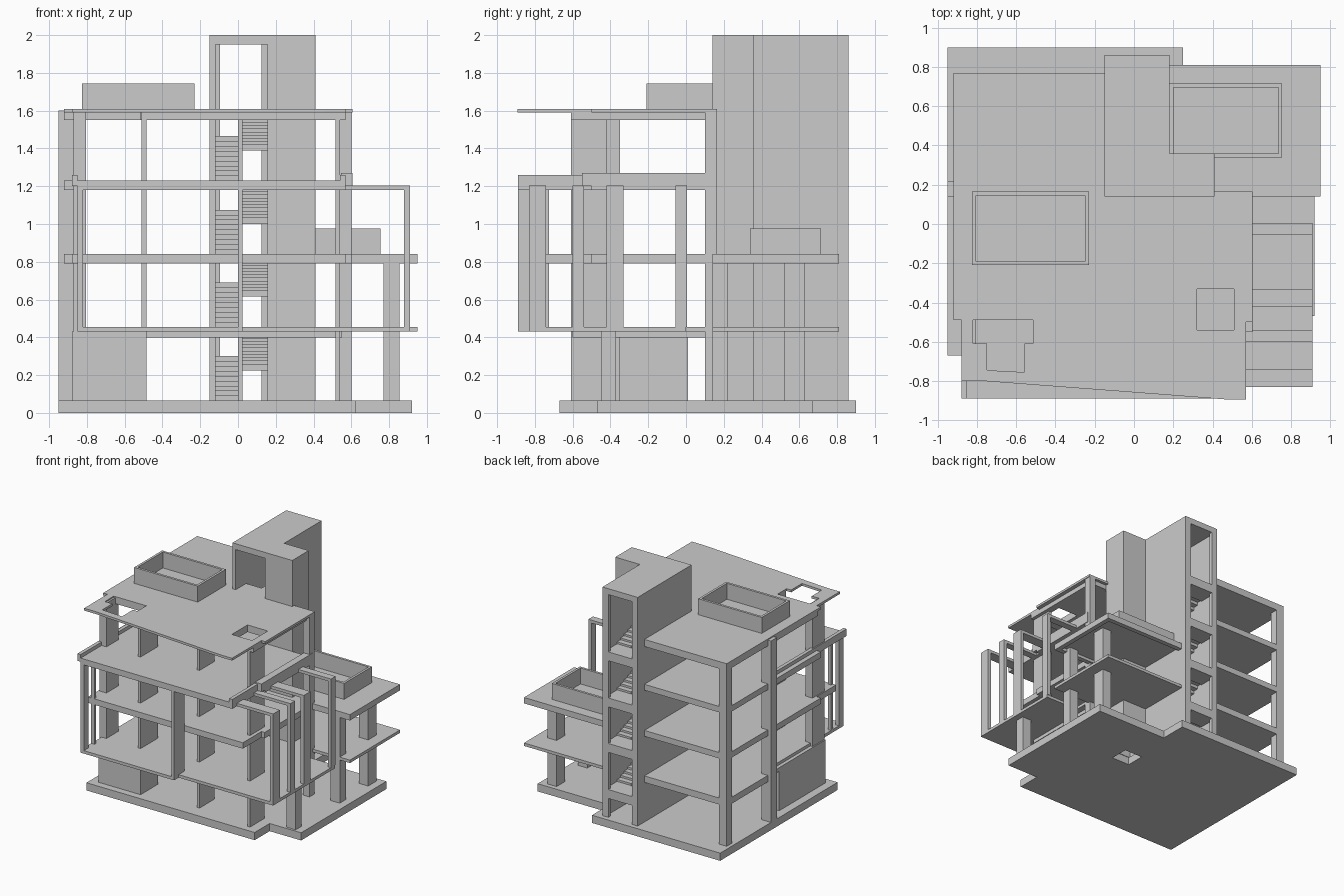
import bpy, bmesh

if "Cube" in bpy.data.objects:
    bpy.data.objects.remove(bpy.data.objects["Cube"])


def prism(name, pts, z0, z1):
    """Extruded outline."""
    bm = bmesh.new()
    f = bm.faces.new([bm.verts.new((x, y, z0)) for x, y in pts])
    ext = bmesh.ops.extrude_face_region(bm, geom=[f])
    verts = [v for v in ext["geom"] if isinstance(v, bmesh.types.BMVert)]
    bmesh.ops.translate(bm, verts=verts, vec=(0, 0, z1 - z0))
    bmesh.ops.recalc_face_normals(bm, faces=bm.faces[:])
    me = bpy.data.meshes.new(name)
    bm.to_mesh(me)
    bm.free()
    ob = bpy.data.objects.new(name, me)
    bpy.context.collection.objects.link(ob)
    return ob


def box(name, x0, x1, y0, y1, z0, z1):
    return prism(name, [(x0, y0), (x1, y0), (x1, y1), (x0, y1)], z0, z1)


def cut(ob, cutter):
    m = ob.modifiers.new("opening", 'BOOLEAN')
    m.object = cutter
    m.operation = 'DIFFERENCE'
    m.solver = 'EXACT'
    cutter.hide_render = True
    cutter.hide_viewport = True
    cutter.display_type = 'WIRE'


def planter(name, x0, x1, y0, y1, z0, z1, t=0.02):
    box(name + "_front", x0, x1, y0, y0 + t, z0, z1)
    box(name + "_back", x0, x1, y1 - t, y1, z0, z1)
    box(name + "_left", x0, x0 + t, y0 + t, y1 - t, z0, z1)
    box(name + "_right", x1 - t, x1, y0 + t, y1 - t, z0, z1)


# Ground slab with lift pit
base = prism("base_slab", [(-.95, -.67), (.625, -.67), (.625, -.47), (.92, -.47), (.92, .67),
                           (.25, .67), (.25, .9), (-.95, .9)], 0, .065)
cut(base, box("pit_cutter", .19, .36, .16, .32, -.1, .2))

# Main floors (wrapping round the stair tower)
back = [(-.15, .14), (-.15, .77), (-.92, .77), (-.92, .17)]
prism("floor_1_plate", [(-.85, -.89), (.025, -.89), (.025, -.83), (.91, -.83), (.91, 0),
                        (.6, 0), (.6, .14)] + back + [(-.85, .17)], .43, .455)
prism("floor_1_core", [(-.88, -.6), (.55, -.6), (.55, .14)] + back + [(-.88, .17)], .40, .43)
prism("floor_2", [(-.88, -.75), (.57, -.75), (.57, -.5), (.6, -.5), (.6, .14)]
      + back + [(-.92, -.49), (-.88, -.49)], .79, .84)
prism("floor_3", [(-.85, -.89), (.57, -.89), (.57, -.5), (.605, -.5), (.605, .14)]
      + back + [(-.92, -.49), (-.85, -.49)], 1.18, 1.23)
box("floor_3_right_rim", .545, .605, -.55, .14, 1.2, 1.27)
box("floor_3_right_front_rim", .54, .57, -.89, -.55, 1.2, 1.26)
box("floor_3_left_rim", -.88, -.85, -.89, .14, 1.2, 1.26)

# Roof: thin canopy plus thicker core, with two openings
canopy = prism("roof_plate", [(-.88, -.8), (-.765, -.8), (.46, -.893), (.57, -.893), (.57, -.5),
                              (.605, -.5), (.605, .165), (.41, .165), (.41, .14)]
               + back + [(-.92, -.49), (-.88, -.49)], 1.59, 1.61)
core = prism("roof_core", [(-.87, -.5), (-.5, -.5), (-.5, -.61), (.57, -.61), (.57, .14)]
             + back + [(-.92, -.45), (-.87, -.45)], 1.55, 1.59)
left_hole = prism("left_hole_cutter", [(-.82, -.49), (-.82, -.61), (-.75, -.61), (-.75, -.745),
                                       (-.557, -.755), (-.557, -.61), (-.515, -.61),
                                       (-.515, -.49)], 1.4, 1.8)
right_hole = box("right_hole_cutter", .32, .51, -.54, -.33, 1.4, 1.8)
for part in (canopy, core):
    cut(part, left_hole)
    cut(part, right_hole)
planter("roof_planter", -.825, -.23, -.21, .165, 1.61, 1.745)

# Right-hand balconies with edge beams
wing = [(.41, .14), (.95, .14), (.95, .81), (.18, .81), (.18, .36), (.41, .36)]
prism("balcony_1", wing, .43, .455)
prism("balcony_2", wing, .815, .84)
box("balcony_2_side_beam", .91, .95, .14, .81, .79, .815)
box("balcony_2_back_beam", .18, .91, .77, .81, .79, .815)
box("balcony_2_front_beam", .41, .91, .14, .18, .79, .815)
planter("balcony_planter", .18, .755, .34, .715, .84, .975)
for i, (y0, y1, top) in enumerate([(-.45, -.37, .43), (.14, .22, .815), (.52, .63, .815)]):
    box(f"balcony_column_{i}", .77, .855, y0, y1, .065, top)

# Full-height columns
for name, x0, x1, y0, y1 in [
        ("left_front", -.87, -.805, -.61, -.45), ("left_mid", -.51, -.485, -.61, -.38),
        ("centre", 0, .025, -.55, -.35), ("right_front", .515, .54, -.61, -.42),
        ("right_back", .54, .6, .1, .165), ("left_side", -.95, -.86, .14, .22),
        ("back_corner", -.92, -.85, .70, .77)]:
    box(name + "_column", x0, x1, y0, y1, .065, 1.6)

# Ground floor room
box("room_front_wall", -.88, -.485, -.61, -.58, .065, .43)
box("room_left_wall", -.88, -.85, -.58, .01, .065, .43)

# Projecting facade frame on the front left
box("frame_left_post", -.85, -.82, -.89, -.83, .455, 1.2)
box("frame_left_inner_post", -.85, -.82, -.75, -.725, .455, 1.2)
box("frame_right_fin", 0, .025, -.89, -.75, .455, 1.2)

# Row of portal fins on the right
for i, (y0, y1) in enumerate([(-.83, -.74), (-.60, -.54), (-.42, -.33), (-.056, .005)]):
    box(f"portal_post_{i}", .88, .91, y0, y1, .455, 1.205)
    box(f"portal_beam_{i}", .55, .91, y0, y1, 1.18, 1.205)

# Stair tower and lift shaft
box("tower_left_wall", -.15, -.12, .14, .86, .065, 1.95)
box("tower_right_wall", .155, .18, .14, .86, .065, 1.95)
box("tower_left_back_post", -.12, -.095, .83, .86, .065, 1.95)
box("tower_right_back_post", .125, .155, .83, .86, .065, 1.95)
box("lift_front_wall", .18, .41, .14, .165, .065, 1.95)
box("lift_back_wall", .18, .41, .335, .36, .065, 1.95)
box("lift_side_wall", .385, .41, .165, .335, .065, 1.95)
prism("tower_roof", [(-.15, .14), (.41, .14), (.41, .36), (.18, .36), (.18, .86), (-.15, .86)],
      1.95, 2)

# Stairs: two flights and a rear landing per storey
levels = [.065, .455, .84, 1.23, 1.61]
N = 9
run = (.7 - .28) / N
for s, (lo, hi) in enumerate(zip(levels, levels[1:])):
    mid = lo + .235
    box(f"landing_{s}", -.12, .155, .7, .86, mid - .075, mid)
    box(f"hall_floor_{s}", -.12, .155, .14, .28, hi - .05, hi)
    for k in range(N):
        y = .28 + k * run
        z = lo + (mid - lo) * (k + 1) / N
        box(f"lower_step_{s}_{k}", -.12, 0, y, y + run, max(lo, z - .065), z)
        z = hi - (hi - mid) * k / N
        box(f"upper_step_{s}_{k}", .025, .155, y, y + run, z - .06, z)
